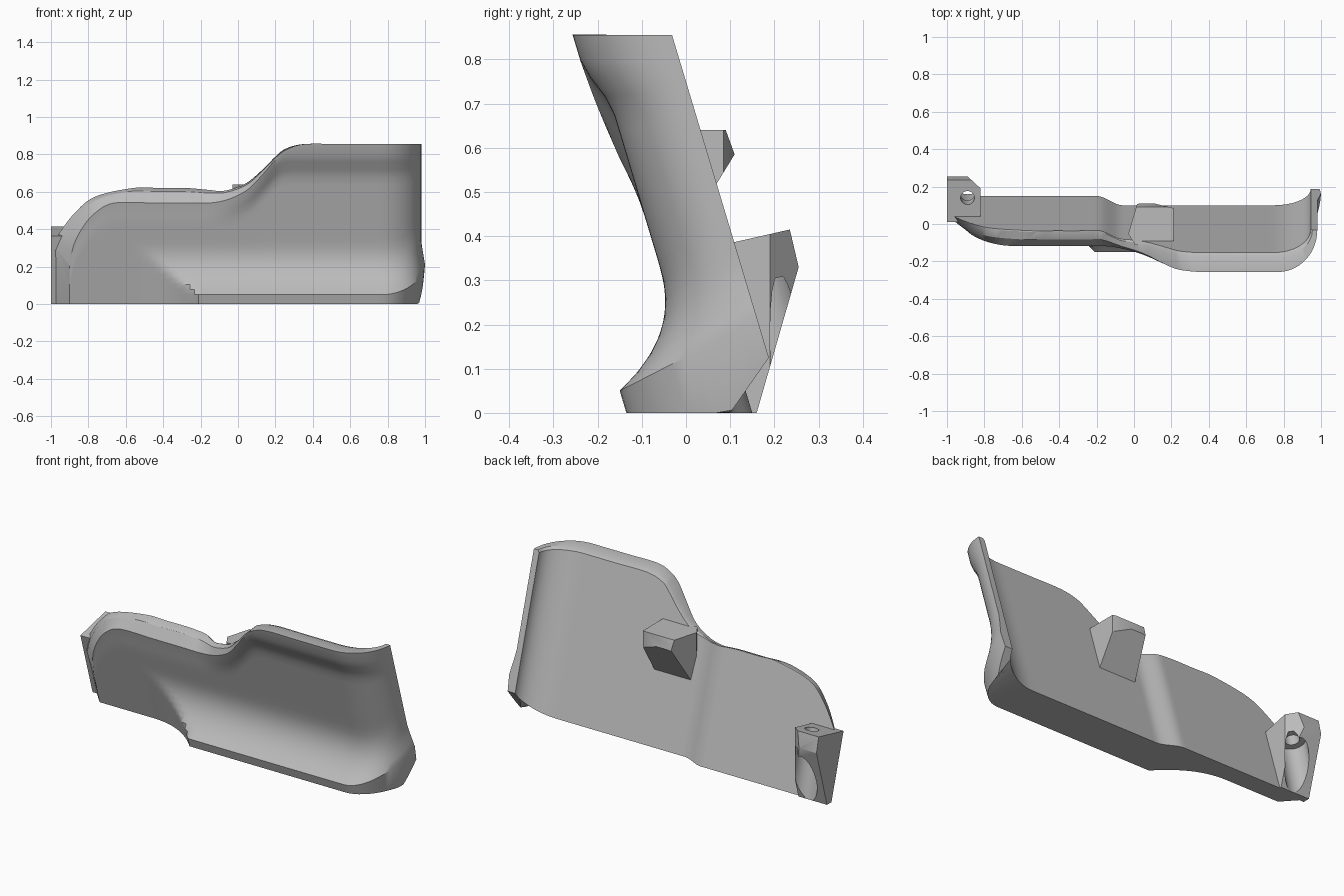
import bpy, bmesh, math
from mathutils import Vector

if "Cube" in bpy.data.objects:
    bpy.data.objects.remove(bpy.data.objects["Cube"])

LEAN = 0.3          # forward lean of the whole panel
END = 0.225         # depth reached by the curled end

grey = bpy.data.materials.new("plain grey")
grey.use_nodes = True
grey.diffuse_color = (0.5, 0.5, 0.5, 1)
grey.node_tree.nodes["Principled BSDF"].inputs["Base Color"].default_value = (0.5, 0.5, 0.5, 1)


def lerp(a, b, t):
    return a + (b - a) * t


def clamp(t):
    return max(0.0, min(1.0, t))


def smooth(a, b, x):
    t = clamp((x - a) / (b - a))
    return t * t * (3 - 2 * t)


def spline(keys, steps):
    """Smooth rows of numbers running through the keys."""
    rows = []
    last = len(keys) - 1
    for i in range(last):
        p, a, b, n = (keys[max(0, min(last, i + k))] for k in (-1, 0, 1, 2))
        for j in range(steps):
            t = j / steps
            rows.append([0.5 * (2 * v1 + (v2 - v0) * t + (2 * v0 - 5 * v1 + 4 * v2 - v3) * t * t
                                + (3 * v1 - v0 - 3 * v2 + v3) * t ** 3)
                         for v0, v1, v2, v3 in zip(p, a, b, n)])
    return rows + [list(keys[-1])]


def link(name, bm, angle=30):
    bmesh.ops.recalc_face_normals(bm, faces=bm.faces)
    mesh = bpy.data.meshes.new(name)
    bm.to_mesh(mesh)
    bm.free()
    mesh.materials.append(grey)
    ob = bpy.data.objects.new(name, mesh)
    bpy.context.collection.objects.link(ob)
    return ob


def shade(ob, angle=28):
    bpy.ops.object.select_all(action='DESELECT')
    ob.select_set(True)
    bpy.context.view_layer.objects.active = ob
    bpy.ops.object.shade_smooth_by_angle(angle=math.radians(angle))


# Outline keys: front rim x, z and back rim x, z
KEYS = [(-.90, .20, -1.0, .30), (-.88, .31, -.955, .38), (-.83, .41, -.87, .49),
        (-.76, .49, -.76, .575), (-.66, .54, -.55, .62), (-.45, .54, -.42, .62),
        (-.28, .54, -.28, .62), (-.15, .54, -.16, .61), (-.05, .56, -.08, .605),
        (.05, .61, .03, .64), (.13, .69, .12, .71), (.21, .78, .20, .79),
        (.27, .80, .25, .83), (.36, .80, .35, .855), (.55, .80, .55, .855),
        (.77, .80, .745, .855)]


def front_depth(x, z, rim_z, ledge_z, rim_s):
    """Front surface depth: flat, with a flared rim and a scooped lower ledge."""
    s = lerp(0.04, rim_s, smooth(rim_z - 0.12, rim_z, z))
    scoop = min(clamp((x + 0.57) / 0.36), clamp(1 - (z - ledge_z) / 0.28))
    return s - 0.175 * scoop ** 2.2


def section(xa, za, xc, zc, turn):
    """One closed ring of the panel; turn runs 0 to 1 through the end curl."""
    curl = 1 - math.cos(turn * math.pi / 2)
    side = math.sin(turn * math.pi / 2)
    w = smooth(-0.2, 0.25, xa)
    ledge = 0.05 + 0.16 * curl
    sa = lerp(0.045, 0.0, w)
    sc = lerp(0.15, 0.10, smooth(-0.2, -0.06, xc))
    xf, xb = xa + 0.21 * side, xc + 0.2 * side

    def point(x, z, s):
        s = lerp(s, END, curl)
        return Vector((x, s - LEAN * z, z))

    def bottom(s):
        return max(0.0, lerp(s, END, curl) - 0.1) if turn else 0.0

    ring = []
    rows = 18
    base_s = front_depth(xa, 0, za, ledge, sa)
    heights = [bottom(base_s)] + [lerp(ledge, za, i / rows) for i in range(rows + 1)]
    for z in heights:
        bulge = 0.02 * curl * min(clamp(1 - (z - ledge) / 0.12), z / ledge)
        ring.append(point(xf + bulge, z, front_depth(xa, z, za, ledge, sa)))
    # Chamfered rim
    ring.append(point(lerp(xf, xb, 0.6 * (1 - w)), lerp(za, zc, 0.75 + 0.25 * w),
                      lerp(sa, sc, 0.5 * (1 - w))))
    ring.append(point(lerp(xf, xb, lerp(0.9, 0.75, w)), zc, lerp(sa, sc, lerp(0.95, 0.75, w))))
    ring.append(point(xb, zc - 0.012 * w, sc))
    ring.append(point(xb, bottom(sc), sc))
    return ring


# Main panel
rings = [section(*row, 0) for row in spline(KEYS, 6)]
rings += [section(*KEYS[-1], i / 14) for i in range(1, 15)]
bm = bmesh.new()
loops = [[bm.verts.new(p) for p in ring] for ring in rings]
for a, b in zip(loops, loops[1:]):
    for i in range(len(a)):
        j = (i + 1) % len(a)
        bm.faces.new((a[i], a[j], b[j], b[i]))
bm.faces.new(loops[0])
bm.faces.new(loops[-1])
shade(link("guard_panel", bm))


def rod(start, direction, radius, length):
    """Cutter cylinder running from start along direction."""
    bm = bmesh.new()
    bmesh.ops.create_cone(bm, cap_ends=True, segments=32, radius1=radius, radius2=radius, depth=length)
    turn = Vector((0, 0, 1)).rotation_difference(direction)
    for v in bm.verts:
        v.co = turn @ v.co + start + direction * length / 2
    ob = link("cutter", bm)
    ob.hide_render = True
    return ob


def mount(name, plan, profile, hole, axis, radius, channel):
    """Screw mount: plan prism trimmed by a side profile, drilled and channelled."""
    bm = bmesh.new()
    base = bm.faces.new([bm.verts.new((x, y, -0.5)) for x, y in plan])
    top = bmesh.ops.extrude_face_region(bm, geom=[base])["geom"]
    bmesh.ops.translate(bm, vec=(0, 0, 2), verts=[g for g in top if isinstance(g, bmesh.types.BMVert)])
    for (y0, z0), (y1, z1) in zip(profile, profile[1:] + profile[:1]):
        bmesh.ops.bisect_plane(bm, geom=bm.verts[:] + bm.edges[:] + bm.faces[:], plane_co=(0, y0, z0),
                               plane_no=(0, z0 - z1, y1 - y0), clear_outer=True)
        bmesh.ops.holes_fill(bm, edges=bm.edges[:], sides=0)
    ob = link(name, bm)
    axis = Vector(axis).normalized()
    hole = Vector(hole)
    cutters = [rod(hole - axis * 0.1, axis, radius, 0.3), rod(hole + axis * 0.1, axis, channel, 0.5)]
    for c in cutters:
        mod = ob.modifiers.new("cut", 'BOOLEAN')
        mod.operation = 'DIFFERENCE'
        mod.solver = 'EXACT'
        mod.object = c
    bpy.context.view_layer.update()
    mesh = bpy.data.meshes.new_from_object(ob.evaluated_get(bpy.context.evaluated_depsgraph_get()))
    ob.modifiers.clear()
    ob.data = mesh
    for c in cutters:
        bpy.data.objects.remove(c)
    shade(ob)


# Screw mounts on the back
mount("end_mount", [(-1, -.2), (-.82, -.2), (-.82, .19), (-.89, .255), (-1, .26)],
      [(.011, .364), (.235, .415), (.255, .33), (.16, 0), (.12, 0)],
      (-.89, .14, .393), (0, .225, -.974), 0.037, 0.07)
mount("middle_mount", [(.06, -.2), (.21, -.2), (.21, .085), (.08, .117), (.016, .107), (-.03, -.053)],
      [(-.112, .64), (.09, .64), (.11, .585), (-.028, .36)],
      (.117, -.005, .64), (0, 0, -1), 0.043, 0.08)
